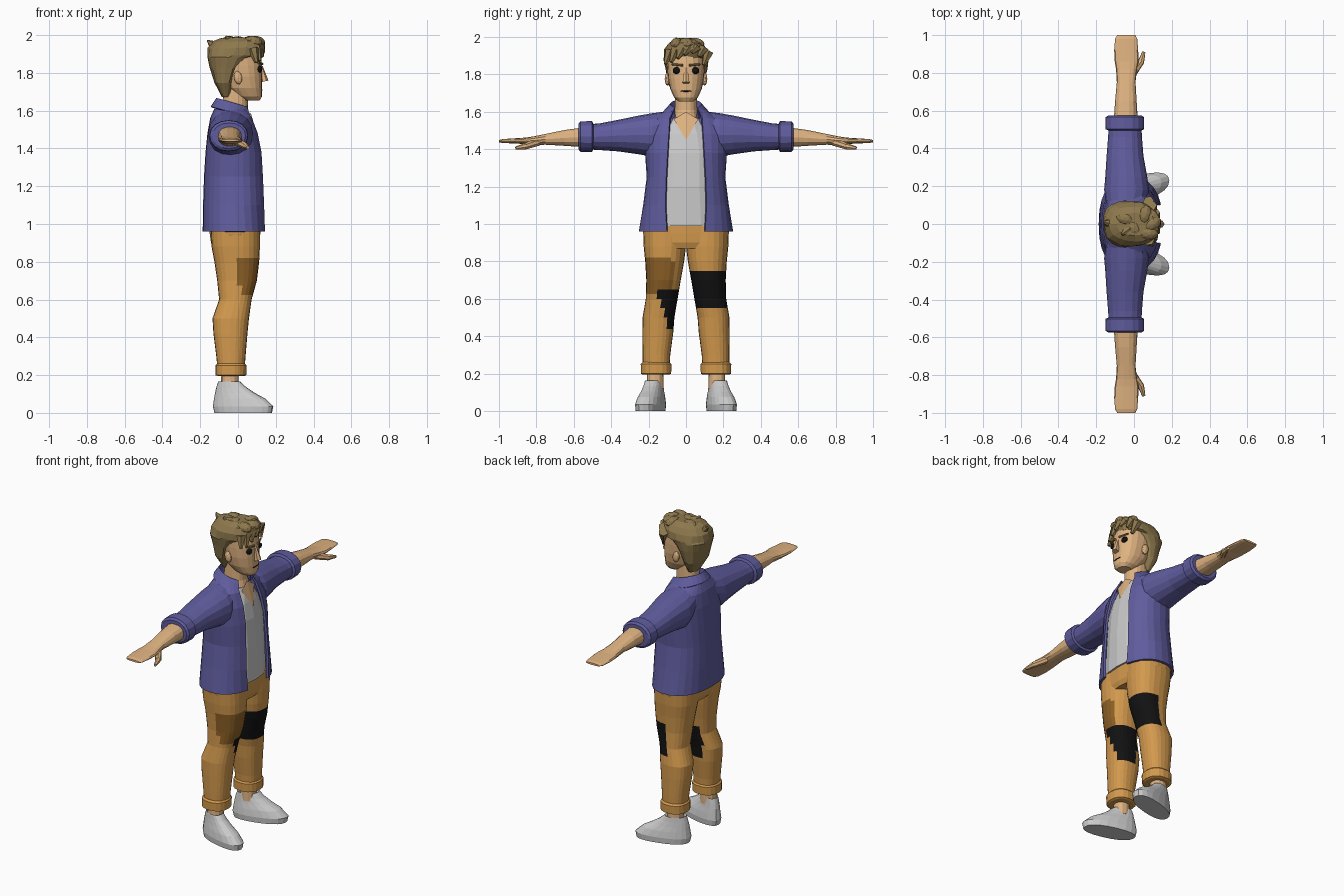
import bpy, bmesh, math, random
from mathutils import Vector

random.seed(4)


def material(name, rgb):
    m = bpy.data.materials.new(name)
    m.diffuse_color = (*rgb, 1)
    return m


SKIN = material("skin", (0.74, 0.45, 0.22))
BLUE = material("denim_blue", (0.115, 0.107, 0.34))
TAN = material("tan_cloth", (0.65, 0.32, 0.075))
BROWN = material("brown_stain", (0.27, 0.12, 0.02))
BLACK = material("black", (0.006, 0.006, 0.006))
HAIR = material("hair", (0.27, 0.19, 0.075))


def finish(name, bm, mat):
    bmesh.ops.recalc_face_normals(bm, faces=bm.faces)
    me = bpy.data.meshes.new(name)
    bm.to_mesh(me)
    bm.free()
    ob = bpy.data.objects.new(name, me)
    bpy.context.collection.objects.link(ob)
    if mat:
        me.materials.append(mat)
    return ob


def spow(v, p):
    return math.copysign(abs(v) ** p, v)


def loft(name, rings, mat, axis="z", n=18, p=0.85, sub=1, side=1, warp=None, gaps=None):
    """Stack rounded sections (height, x0, x1, b0, b1); gaps leave the +x side open."""
    full, gfull = [], []
    for i in range(len(rings) - 1):
        for k in range(sub):
            t = k / sub
            full.append([a + (b - a) * t for a, b in zip(rings[i], rings[i + 1])])
            if gaps:
                gfull.append(gaps[i] + (gaps[i + 1] - gaps[i]) * t)
    full.append(rings[-1])
    if gaps:
        gfull.append(gaps[-1])
    bm, loops = bmesh.new(), []
    for i, (h, x0, x1, b0, b1) in enumerate(full):
        cb, rb = (b0 + b1) / 2, (b1 - b0) / 2
        t0 = math.asin(min(1, gfull[i] / rb) ** (1 / p)) if gaps else 0
        loop = []
        for k in range(n):
            t = t0 + (2 * math.pi - 2 * t0) * k / (n - 1 if gaps else n)
            x = (x0 + x1) / 2 + (x1 - x0) / 2 * spow(math.cos(t), p)
            b = cb + rb * spow(math.sin(t), p)
            co = Vector((x, b, h)) if axis == "z" else Vector((x, h, b))
            if warp:
                co = warp(co)
            co.y *= side
            loop.append(bm.verts.new(co))
        loops.append(loop)
    for a, b in zip(loops, loops[1:]):
        for k in range(n - 1 if gaps else n):
            j = (k + 1) % n
            bm.faces.new((a[k], a[j], b[j], b[k]))
    if not gaps:
        bm.faces.new(loops[0])
        bm.faces.new(loops[-1])
    return finish(name, bm, mat)


def sym(rows):
    return [(h, a, b, -r, r) for h, a, b, r in rows]


def spike(name, a, b, r1, r2, mat, n=7):
    """Tapered stub from point a to point b."""
    a, b = Vector(a), Vector(b)
    bm = bmesh.new()
    bmesh.ops.create_cone(bm, cap_ends=True, segments=n, radius1=r1, radius2=r2, depth=(b - a).length)
    ob = finish(name, bm, mat)
    ob.location = (a + b) / 2
    ob.rotation_euler = (b - a).to_track_quat("Z", "Y").to_euler()
    return ob


def blob(name, loc, scale, mat, rot=(0, 0, 0)):
    bm = bmesh.new()
    bmesh.ops.create_icosphere(bm, subdivisions=2, radius=1)
    ob = finish(name, bm, mat)
    ob.location, ob.scale, ob.rotation_euler = loc, scale, rot
    return ob


def thicken(ob, t):
    m = ob.modifiers.new("thickness", "SOLIDIFY")
    m.thickness, m.offset = t, 0


# Shirt, open jacket and collar
loft("shirt", sym([(0.99, -.16, .13, .20), (1.2, -.15, .13, .18), (1.38, -.14, .115, .18),
                   (1.48, -.13, .095, .15), (1.57, -.11, .07, .08)]), None)
jacket = loft("jacket_body", sym([(0.96, -.18, .145, .245), (1.1, -.178, .145, .222), (1.25, -.173, .14, .203),
                                  (1.38, -.165, .128, .212), (1.48, -.155, .105, .215),
                                  (1.56, -.14, .075, .18), (1.605, -.12, .06, .10)]),
              BLUE, n=25, gaps=[.10, .108, .103, .096, .09, .085, .075])
thicken(jacket, 0.014)


def tilt(co):
    co.z -= 0.28 * (co.x + 0.02)
    return co


collar = loft("collar", sym([(1.57, -.105, .07, .085), (1.635, -.115, .075, .085), (1.585, -.14, .10, .125)]),
              BLUE, n=19, p=1, warp=tilt, gaps=[.06, .062, .085])
thicken(collar, 0.012)

# Chest in the neckline, neck
bm = bmesh.new()
v = [bm.verts.new(c) for c in ((.108, 0, 1.45), (.07, .065, 1.56), (.064, 0, 1.60), (.07, -.065, 1.56))]
bm.faces.new((v[0], v[1], v[2]))
bm.faces.new((v[0], v[2], v[3]))
finish("chest", bm, SKIN)
loft("neck", sym([(1.45, -.09, .08, .09), (1.56, -.09, .066, .07), (1.61, -.085, .053, .06), (1.72, -.075, .05, .058)]), SKIN)

# Trousers: hips here, legs below
loft("hips", sym([(0.87, -.13, .105, .16), (0.9, -.143, .116, .22), (0.95, -.15, .118, .232), (1.03, -.15, .118, .22)]), TAN)


def paint_stains(ob):
    """Mark the dark stains on the thighs and knees."""
    ob.data.materials.append(BROWN)
    ob.data.materials.append(BLACK)
    for f in ob.data.polygons:
        x, y, z = f.center
        if y > 0:
            if .56 < z < .76 and x > -.02:
                f.material_index = 2
        elif .43 < z < .66 and x > -.07 and y > -.16 + (.66 - z) * .3:
            f.material_index = 2
        elif .63 < z < .82 and x > .01 and y < -.07:
            f.material_index = 1


def toe_out(co):
    co.y += .155 + .25 * (co.x + .11)
    return co


for s, tag in ((1, "left"), (-1, "right")):
    # Sleeve with rolled cuff
    loft("sleeve_" + tag, [(.06, -.14, .05, 1.43, 1.608), (.18, -.158, .08, 1.36, 1.592), (.25, -.152, .07, 1.372, 1.58),
                           (.36, -.145, .05, 1.388, 1.557), (.46, -.137, .042, 1.395, 1.538),
                           (.55, -.132, .038, 1.40, 1.53)], BLUE, axis="y", n=16, p=.95, side=s)
    loft("sleeve_cuff_" + tag, [(.495, -.135, .04, 1.4, 1.535), (.502, -.152, .054, 1.384, 1.55),
                                (.565, -.15, .052, 1.386, 1.548), (.575, -.135, .04, 1.4, 1.535)],
         BLUE, axis="y", n=16, p=.95, side=s)
    # Forearm running into a mitten-like hand, thumb
    loft("arm_" + tag, [(.55, -.107, .02, 1.41, 1.517), (.65, -.1, .014, 1.417, 1.503), (.75, -.091, .008, 1.423, 1.482),
                        (.82, -.095, .016, 1.422, 1.468), (.86, -.102, .025, 1.427, 1.462), (.92, -.105, .022, 1.43, 1.458),
                        (.98, -.1, .017, 1.433, 1.454), (1.0, -.088, .006, 1.437, 1.449)], SKIN, axis="y", n=14, side=s)
    spike("thumb_" + tag, (-.01, s * .79, 1.437), (.038, s * .86, 1.415), .02, .018, SKIN)
    spike("thumb_tip_" + tag, (.036, s * .855, 1.416), (.052, s * .91, 1.405), .018, .009, SKIN)
    # Trouser leg with rolled hem
    leg = loft("trouser_leg_" + tag, [(1.0, -.145, .115, 0, .23), (.88, -.14, .116, 0, .226), (.8, -.125, .112, .01, .218),
                                      (.7, -.11, .1, .028, .212), (.6, -.1, .072, .045, .215), (.5, -.135, .058, .062, .232),
                                      (.42, -.13, .05, .068, .233), (.3, -.115, .04, .084, .232),
                                      (.2, -.105, .033, .09, .23)], TAN, n=24, sub=4, side=s)
    paint_stains(leg)
    loft("trouser_hem_" + tag, [(.195, -.105, .033, .09, .23), (.2, -.12, .044, .078, .242),
                                (.252, -.12, .045, .077, .243), (.262, -.108, .036, .088, .232)], TAN, side=s)
    # Ankle and shoe
    loft("ankle_" + tag, [(.12, -.09, .005, .12, .21), (.23, -.088, .0, .122, .208)], SKIN, n=12, side=s)
    loft("shoe_" + tag, sym([(0, -.125, .18, .066), (.035, -.133, .187, .069), (.075, -.127, .145, .062),
                             (.105, -.122, .09, .054), (.135, -.115, .045, .048), (.165, -.105, .012, .044),
                             (.15, -.095, .0, .036)]), None, n=20, side=s, warp=toe_out)
    # Ear, eye, brow
    blob("ear_" + tag, (.0, s * .1, 1.775), (.022, .014, .036), SKIN, (0, -.2, 0))
    blob("eye_" + tag, (.110, s * .045, 1.82), (.018, .027, .021), BLACK, (0, 0, -.3 * s))
    spike("brow_" + tag, (.128, s * .018, 1.848), (.108, s * .075, 1.853), .007, .005, HAIR)

# Head, nose, mouth
loft("head", sym([(1.655, .03, .115, .04), (1.675, -.01, .127, .062), (1.72, -.06, .128, .084), (1.78, -.09, .128, .096),
                  (1.84, -.11, .127, .1), (1.9, -.11, .12, .1), (1.95, -.09, .09, .08)]), SKIN, n=20)
spike("nose", (.122, 0, 1.835), (.141, 0, 1.755), .009, .021, SKIN, 6)
blob("mouth", (.125, 0, 1.71), (.006, .03, .004), BLACK)


# Hair mass, slightly uneven, with tufts swept to one side
def ruffle(co):
    k = .004
    return co + Vector([random.uniform(-k, k) for _ in range(3)])


loft("hair_mass", sym([(1.675, -.088, -.035, .055), (1.75, -.125, -.015, .092), (1.83, -.15, .025, .112),
                       (1.88, -.163, .07, .12), (1.89, -.163, .118, .122), (1.93, -.157, .138, .115),
                       (1.965, -.13, .135, .095), (1.985, -.09, .11, .06)]), HAIR, n=20, warp=ruffle)
for i, (y, z, drop) in enumerate([(-.1, 1.925, .07), (-.07, 1.93, .065), (-.035, 1.935, .05), (.0, 1.945, .04),
                                  (.04, 1.945, .03), (.08, 1.94, .045), (.105, 1.92, .07)]):
    x = .125 - 3.5 * y * y
    spike("fringe_tuft_%d" % i, (x - .01, y + .015, z), (x + .008, y - .01, z - drop), .03, .01, HAIR, 6)
for i, (x, y) in enumerate([(.08, -.05), (.1, .0), (.06, .05), (.0, -.02), (-.05, .03)]):
    blob("crown_tuft_%d" % i, (x, y, 1.965), (.05, .035, .03), HAIR, (.2, .1, i * .7))
spike("back_tuft", (-.11, .0, 1.93), (-.163, .01, 1.972), .04, .004, HAIR, 6)
spike("top_tuft", (-.03, -.03, 1.96), (-.065, -.055, 1.992), .035, .006, HAIR, 6)
